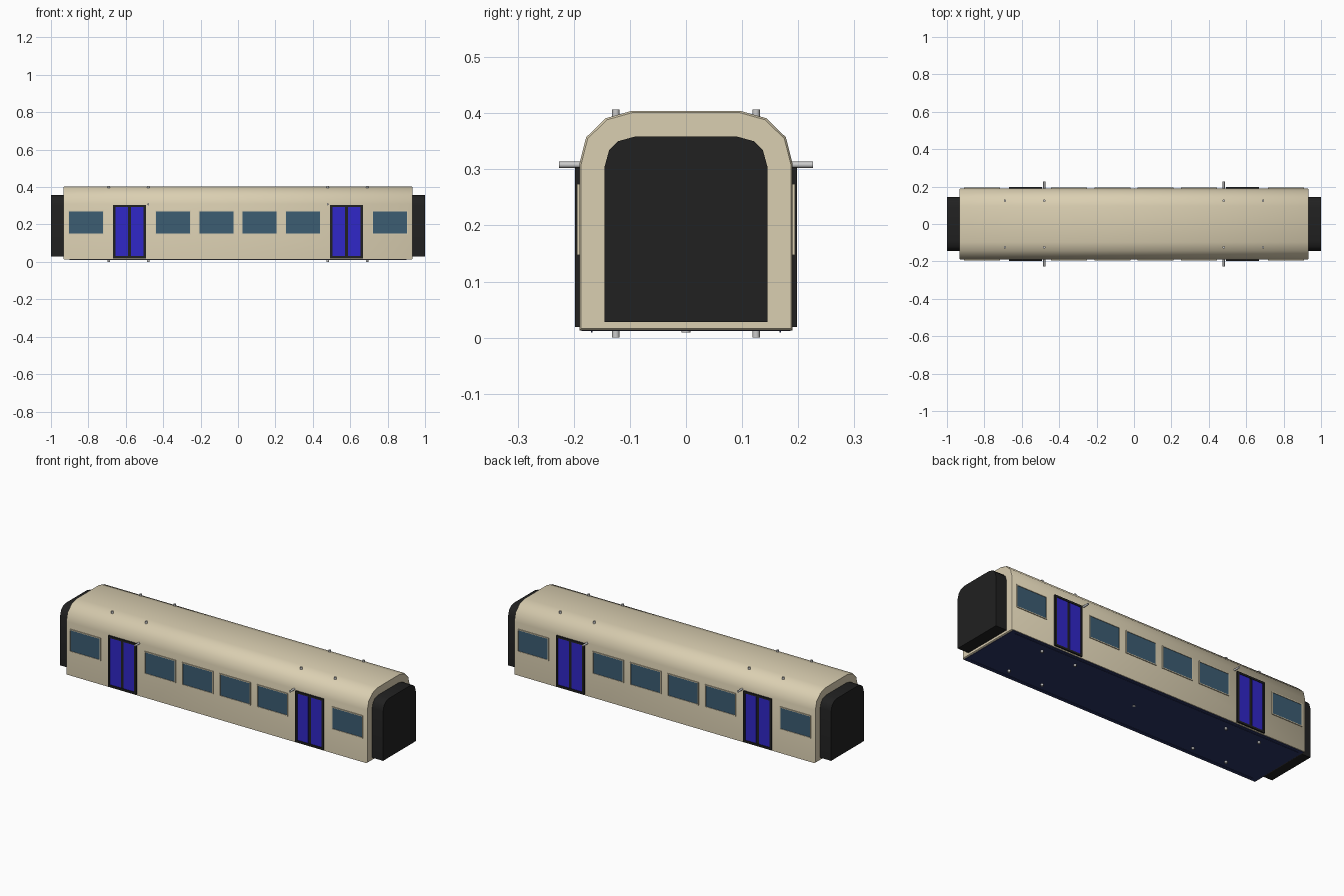
import bpy, bmesh, math
from mathutils import Matrix, Vector

if "Cube" in bpy.data.objects:
    bpy.data.objects.remove(bpy.data.objects["Cube"])


def material(name, rgb):
    m = bpy.data.materials.new(name)
    m.diffuse_color = (*rgb, 1)
    m.use_nodes = True
    m.node_tree.nodes["Principled BSDF"].inputs["Base Color"].default_value = m.diffuse_color
    return m


CREAM = material("cream_paint", (0.70, 0.62, 0.44))
BLACK = material("black_rubber", (0.015, 0.015, 0.015))
BLUE = material("door_blue", (0.03, 0.02, 0.58))
GLASS = material("window_glass", (0.045, 0.11, 0.17))
NAVY = material("floor_navy", (0.025, 0.035, 0.13))


def finish(bm, name, mat=None, smooth=None):
    bmesh.ops.recalc_face_normals(bm, faces=bm.faces)
    me = bpy.data.meshes.new(name)
    bm.to_mesh(me)
    bm.free()
    ob = bpy.data.objects.new(name, me)
    bpy.context.collection.objects.link(ob)
    if mat:
        me.materials.append(mat)
    if smooth:
        bpy.ops.object.select_all(action='DESELECT')
        ob.select_set(True)
        bpy.context.view_layer.objects.active = ob
        bpy.ops.object.shade_smooth_by_angle(angle=math.radians(smooth))
    return ob


def loft(name, half, stations, mat):
    """Mirror a half (y, z) profile and sweep it along x; stations are (x, inset)."""
    outline = half + [(-y, z) for y, z in reversed(half)]
    zmid = 0.5 * (half[0][1] + half[-1][1])
    hw, hh = half[0][0], half[-1][1] - zmid
    bm = bmesh.new()
    rings = [[bm.verts.new((x, y * (1 - d / hw), zmid + (z - zmid) * (1 - d / hh)))
              for y, z in outline] for x, d in stations]
    n = len(outline)
    for a, b in zip(rings, rings[1:]):
        for i in range(n):
            j = (i + 1) % n
            bm.faces.new((a[i], a[j], b[j], b[i]))
    bm.faces.new(rings[0])
    bm.faces.new(rings[-1])
    return finish(bm, name, mat, 40)


def add_box(bm, x0, x1, y0, y1, z0, z1):
    size = Vector((x1 - x0, y1 - y0, z1 - z0))
    mid = Vector((x0 + x1, y0 + y1, z0 + z1)) / 2
    bmesh.ops.create_cube(bm, size=1, matrix=Matrix.Translation(mid) @ Matrix.Diagonal((*size, 1)))


def boxes(name, specs, mat):
    bm = bmesh.new()
    for s in specs:
        add_box(bm, *s)
    return finish(bm, name, mat)


def frame(name, cx, s, w, z0, z1, t, y, mat):
    """Rectangular surround on side s: outer half width w, bar t, face at y."""
    ya, yb = sorted((s * 0.185, s * y))
    boxes(name, [(cx - w, cx - w + t, ya, yb, z0, z1),
                 (cx + w - t, cx + w, ya, yb, z0, z1),
                 (cx - w + t, cx + w - t, ya, yb, z0, z0 + t),
                 (cx - w + t, cx + w - t, ya, yb, z1 - t, z1)], mat)


def rod(name, a, b, r):
    a, b = Vector(a), Vector(b)
    d = b - a
    bm = bmesh.new()
    m = Matrix.Translation((a + b) / 2) @ d.to_track_quat('Z', 'Y').to_matrix().to_4x4()
    bmesh.ops.create_cone(bm, cap_ends=True, segments=12, radius1=r, radius2=r,
                          depth=d.length, matrix=m)
    return finish(bm, name, None, 40)


# carriage shell
loft("carriage_body",
     [(0.19, 0.013), (0.19, 0.31), (0.178, 0.357), (0.143, 0.391), (0.097, 0.404)],
     [(-0.932, 0.003), (-0.928, 0), (0.928, 0), (0.932, 0.003)], CREAM)

# rubber gangways at both ends
for s, side in ((-1, "left"), (1, "right")):
    loft(side + "_gangway",
         [(0.145, 0.028), (0.145, 0.305), (0.137, 0.334), (0.121, 0.35), (0.092, 0.358)],
         [(s * 0.92, 0), (s * 1.0, 0)], BLACK)

# floor pan and its edge sills
boxes("floor_pan", [(-0.924, 0.924, -0.186, 0.186, 0.0115, 0.02)], NAVY)
boxes("floor_sills", [(-0.9, 0.9, s * 0.168 - 0.0015, s * 0.168 + 0.0015, 0.0095, 0.015)
                      for s in (-1, 1)], NAVY)

# eight bays on each side: doors in bays 1 and 6, windows elsewhere
for s, side in ((-1, "front"), (1, "back")):
    for i in range(8):
        cx = (i - 3.5) * 0.232
        if i in (1, 6):
            n = f"{side}_door_{i}"
            frame(n + "_frame", cx, s, 0.087, 0.019, 0.304, 0.011, 0.198, BLACK)
            y0, y1 = sorted((s * 0.185, s * 0.1935))
            boxes(n + "_seal", [(cx - 0.08, cx + 0.08, y0, y1, 0.025, 0.298)], BLACK)
            y0, y1 = sorted((s * 0.187, s * 0.1955))
            boxes(n + "_leaves", [(cx + k * 0.0415 - 0.033, cx + k * 0.0415 + 0.033,
                                   y0, y1, 0.031, 0.293) for k in (-1, 1)], BLUE)
        else:
            n = f"{side}_window_{i}"
            frame(n + "_frame", cx, s, 0.096, 0.147, 0.274, 0.005, 0.1945, CREAM)
            y0, y1 = sorted((s * 0.185, s * 0.192))
            boxes(n + "_glass", [(cx - 0.092, cx + 0.092, y0, y1, 0.151, 0.270)], GLASS)

    # door indicator pegs, roof studs and floor studs
    for x in (-0.48, 0.48):
        rod(side + "_indicator_peg", (x, s * 0.18, 0.308), (x, s * 0.226, 0.308), 0.0055)
    for x in (-0.69, -0.48, 0.48, 0.69):
        rod(side + "_roof_stud", (x, s * 0.125, 0.385), (x, s * 0.125, 0.407), 0.0065)
        rod(side + "_floor_stud", (x, s * 0.125, 0.0), (x, s * 0.125, 0.02), 0.0065)

# small plug in the middle of the floor
rod("floor_plug", (0, 0, 0.009), (0, 0, 0.02), 0.008)
